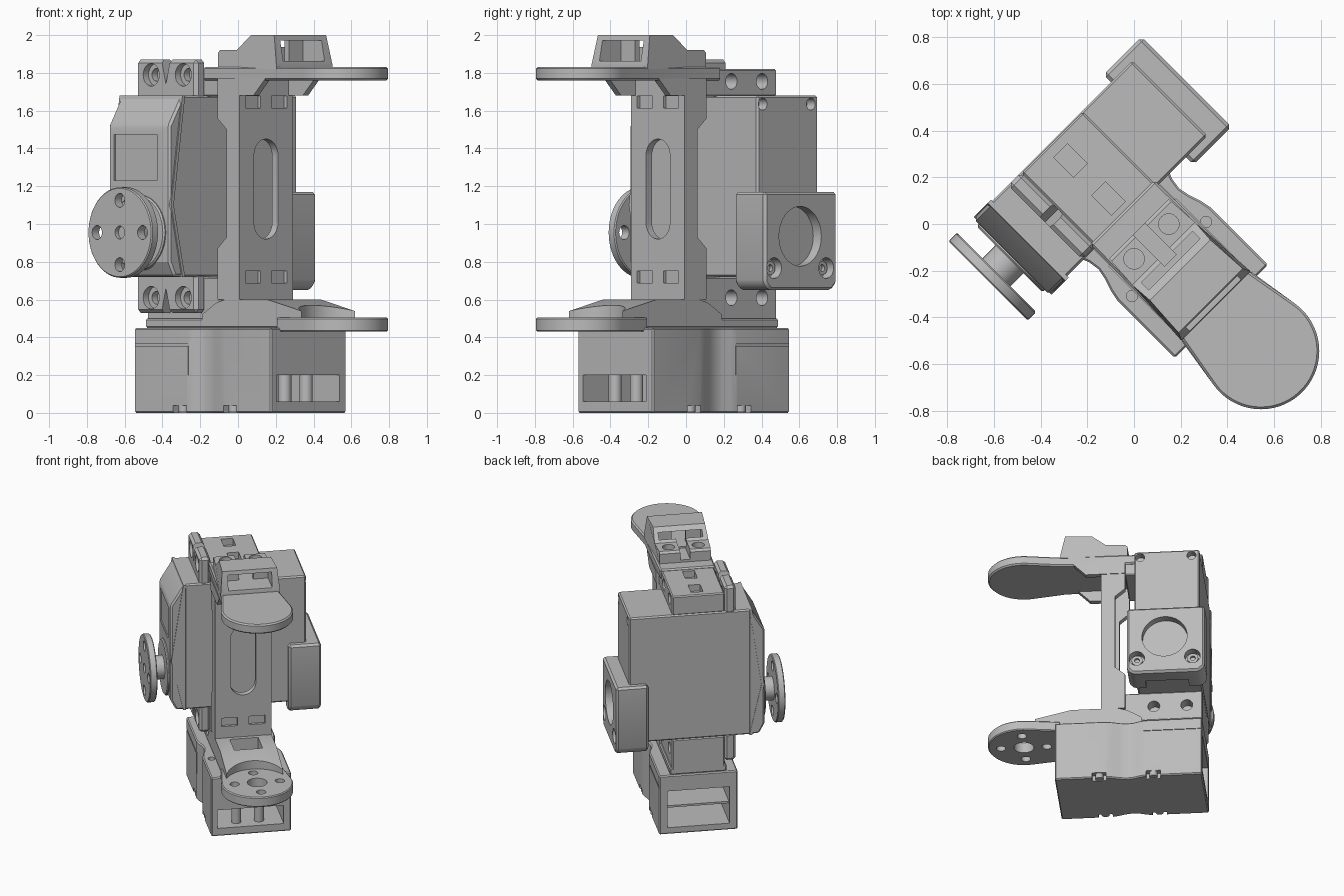
import bpy, bmesh, math
from mathutils import Matrix

if "Cube" in bpy.data.objects:
    bpy.data.objects.remove(bpy.data.objects["Cube"])

# Local frame: u = towards the paddles, v = towards the motor cover, z = up.
# The finished parts are turned -45 degrees about z at the end.
grey = bpy.data.materials.new("plain_grey")
grey.diffuse_color = (0.5, 0.5, 0.5, 1)
grey.use_nodes = True
grey.node_tree.nodes["Principled BSDF"].inputs["Base Color"].default_value = grey.diffuse_color


def prism(name, axis, pts, lo, hi, bevel=0.0):
    """Extrude a 2D outline along u (v,z points), v (u,z points) or z (u,v points)."""
    place = {'u': lambda p, t: (t, p[0], p[1]),
             'v': lambda p, t: (p[0], t, p[1]),
             'z': lambda p, t: (p[0], p[1], t)}[axis]
    bm = bmesh.new()
    a = [bm.verts.new(place(p, lo)) for p in pts]
    b = [bm.verts.new(place(p, hi)) for p in pts]
    bm.faces.new(a)
    bm.faces.new(b[::-1])
    for i in range(len(pts)):
        j = (i + 1) % len(pts)
        bm.faces.new((a[i], b[i], b[j], a[j]))
    bmesh.ops.recalc_face_normals(bm, faces=bm.faces)
    if bevel:
        edges = [e for e in bm.edges if e.calc_face_angle(0) > 0.5]
        bmesh.ops.bevel(bm, geom=edges, offset=bevel, segments=1, affect='EDGES', clamp_overlap=True)
    mesh = bpy.data.meshes.new(name)
    bm.to_mesh(mesh)
    bm.free()
    mesh.materials.append(grey)
    ob = bpy.data.objects.new(name, mesh)
    bpy.context.collection.objects.link(ob)
    return ob


def box(name, u0, u1, v0, v1, z0, z1, bevel=0.0):
    return prism(name, 'z', [(u0, v0), (u1, v0), (u1, v1), (u0, v1)], z0, z1, bevel)


def cyl(name, axis, c, r, lo, hi, bevel=0.0, n=40):
    pts = [(c[0] + r * math.cos(2 * math.pi * i / n), c[1] + r * math.sin(2 * math.pi * i / n)) for i in range(n)]
    return prism(name, axis, pts, lo, hi, bevel)


def cut(ob, *cutters):
    """Subtract each cutter from the part and discard the cutter."""
    bpy.context.view_layer.objects.active = ob
    for c in cutters:
        c.hide_render = True
        m = ob.modifiers.new("cut", 'BOOLEAN')
        m.operation, m.solver, m.object = 'DIFFERENCE', 'EXACT', c
        bpy.ops.object.modifier_apply(modifier=m.name)
        bpy.data.objects.remove(c)
    return ob


def hole(axis, c, r, lo, hi):
    return cyl("cutter", axis, c, r, lo, hi, n=24)


def slot(*dims):
    return box("cutter", *dims)


def paddle_outline(u0, w, cu=0.77, r=0.25):
    arc = [(cu + r * math.cos(math.radians(a)), r * math.sin(math.radians(a))) for a in range(-99, 100, 6)]
    return [(u0, -w), (0.495, -w - 0.01)] + arc + [(0.495, w + 0.01), (u0, w)]


# base housing with waisted sides
side = [(-0.5, 0.278), (-0.10, 0.278), (-0.06, 0.268), (-0.02, 0.252), (0.03, 0.245),
        (0.08, 0.255), (0.13, 0.272), (0.18, 0.282), (0.53, 0.282)]
base = prism("base_housing", 'z', side + [(u, -v) for u, v in side[::-1]], 0, 0.45, 0.008)
cut(base, slot(-0.6, -0.1, -0.22, 0.22, 0.05, 0.33),
    slot(0.1, 0.6, -0.24, 0.23, 0.06, 0.20))
for s in (-1, 1):
    v0, v1 = sorted((s * 0.272, s * 0.4))
    cut(base, hole('z', (0.212, s * 0.225), 0.024, 0.3, 0.5),
        slot(-0.52, -0.09, v0, v1, 0.355, 0.364),
        slot(-0.098, -0.09, v0, v1, 0.2, 0.362))
    for u in (-0.158, 0.22):
        w0, w1 = sorted((s * 0.235, s * 0.4))
        cut(base, slot(u - 0.05, u + 0.05, w0, w1, -0.1, 0.04))
        cyl("base_screw", 'z', (u, s * 0.25), 0.028, 0.004, 0.06, n=16)
box("base_inner_shelf", -0.47, -0.09, -0.23, 0.23, 0.19, 0.205)
for v in (-0.09, 0.07):
    cyl("base_inner_post", 'z', (0.44, v), 0.035, 0.05, 0.21, n=20)

# lower flange with bolt circle
flange = prism("lower_flange", 'z', paddle_outline(0.50, 0.2), 0.43, 0.505, 0.01)
cut(flange, hole('z', (0.77, 0), 0.07, 0.3, 0.6),
    *[hole('z', (0.77 + 0.16 * math.cos(a), 0.16 * math.sin(a)), 0.033, 0.3, 0.6)
      for a in [k * math.pi / 2 for k in range(4)]])
box("lower_plate", -0.495, 0.52, -0.2, 0.2, 0.45, 0.5, 0.008)

# lower neck: sloped block scooped out around the bolt circle
neck = prism("lower_neck", 'v', [(-0.07, 0.46), (-0.07, 0.52), (0.03, 0.58), (0.1, 0.6), (0.42, 0.6),
                                 (0.82, 0.505), (0.82, 0.46)], -0.2, 0.2)
cut(neck, cyl("cutter", 'z', (0.77, 0), 0.222, 0.4, 0.8, n=64),
    slot(0.24, 0.42, -0.1, 0.1, 0.5, 0.7))

# motor holders above and below the motor
for name, z0, z1, hz in (("upper_holder", 1.675, 1.82, 1.755), ("lower_holder", 0.48, 0.72, 0.61)):
    holder = box(name, -0.495, 0.05, -0.185, 0.185, z0, z1, 0.008)
    for u in (-0.385, -0.155):
        cut(holder, hole('v', (u, hz), 0.042, 0.1, 0.3),
            slot(u - 0.06, u + 0.06, -0.042, 0.042, z1 - 0.05 if z0 > 1 else z0 - 0.1,
                 z1 + 0.1 if z0 > 1 else z0 + 0.01))
        
# motor mounting ears
for name, z0, z1, hz in (("upper_ears", 1.66, 1.87, 1.79), ("lower_ears", 0.53, 0.74, 0.61)):
    ears = box(name, -0.5, -0.05, -0.265, -0.185, z0, z1, 0.018)
    notch = [(-0.31, z1 + 0.01), (-0.275, z1 - 0.13), (-0.24, z1 + 0.01)] if z0 > 1 else \
            [(-0.31, z0 - 0.01), (-0.275, z0 + 0.13), (-0.24, z0 - 0.01)]
    cut(ears, prism("cutter", 'v', notch, -0.3, -0.16))
    for u in (-0.385, -0.145):
        cut(ears, hole('v', (u, hz), 0.06, -0.3, -0.225), hole('v', (u, hz), 0.034, -0.3, -0.1))

# motor body
body = box("motor_body", -0.5, -0.045, -0.38, 0.49, 0.72, 1.68, 0.01)
cut(body, *[hole('v', (u, 1.635), 0.032, 0.43, 0.6) for u in (-0.445, -0.085)])

# motor gearbox
gear = prism("motor_gearbox", 'u', [(-0.35, 0.722), (-0.35, 1.675), (-0.375, 1.675), (-0.47, 1.52),
                                   (-0.47, 0.80), (-0.43, 0.722)], -0.502, -0.043, 0.022)
cut(gear, slot(-0.457, -0.137, -0.6, -0.462, 1.23, 1.475))
rib = [(-0.36, 1.68), (-0.38, 1.68), (-0.465, 1.1), (-0.38, 0.72), (-0.36, 0.72), (-0.445, 1.1)]
prism("gearbox_seam", 'u', rib, -0.507, -0.036)

# output shaft and round horn
cyl("shaft_collar", 'v', (-0.27, 0.955), 0.2, -0.485, -0.44, 0.008)
cyl("output_shaft", 'v', (-0.27, 0.955), 0.085, -0.58, -0.47)
horn = cyl("output_horn", 'v', (-0.27, 0.955), 0.24, -0.615, -0.563, 0.006, 56)
cut(horn, hole('v', (-0.27, 0.955), 0.035, -0.65, -0.59),
    *[hole('v', (-0.27 + 0.17 * math.cos(a), 0.955 + 0.17 * math.sin(a)), 0.037, -0.7, -0.5)
      for a in [k * math.pi / 2 for k in range(4)]])

# motor end cover with round recess and screw pockets
cover = prism("end_cover", 'v', [(-0.545, 1.17), (0.0, 1.17), (0.0, 0.69), (-0.04, 0.65),
                                 (-0.505, 0.65), (-0.545, 0.69)], 0.36, 0.59, 0.015)
cut(cover, cyl("cutter", 'v', (-0.265, 0.935), 0.158, 0.53, 0.7, n=48),
    slot(-0.42, -0.12, 0.3, 0.47, 0.6, 0.73),
    *[hole('v', (u, 0.767), 0.055, 0.53, 0.7) for u in (-0.46, -0.07)])
for u in (-0.46, -0.07):
    cut(cyl("cover_screw", 'v', (u, 0.767), 0.038, 0.52, 0.56, n=20), hole('v', (u, 0.767), 0.018, 0.54, 0.7))

# upright channel linking both arms
web = box("upright_web", 0.165, 0.21, -0.195, 0.195, 0.6, 1.77)
oval = [(0.09 * math.cos(math.radians(a)), (1.36 if a < 180 else 1.01) + 0.09 * math.sin(math.radians(a)))
        for a in list(range(0, 181, 12)) + list(range(180, 361, 12))]
oval[len(oval) // 2 - 1] = (-0.09, 1.36)
cut(web, prism("cutter", 'u', oval, 0.1, 0.3))
for z in (0.72, 1.645):
    for v in (-0.1, 0.1):
        cut(web, slot(0.19, 0.3, v - 0.06, v + 0.06, z - 0.032, z + 0.032))
lip = [(0.045, 0.6), (0.045, 0.87), (0.115, 0.93), (0.115, 1.5), (0.045, 1.56), (0.045, 1.77), (0.212, 1.77), (0.212, 0.6)]
gusset = [(0.05, 1.68), (0.32, 1.68), (0.41, 1.77), (0.05, 1.77)]
for s in (-1, 1):
    prism("upright_lip", 'v', lip, *sorted((s * 0.155, s * 0.2)))
    prism("paddle_gusset", 'v', gusset, *sorted((s * 0.165, s * 0.205)))

# upper paddle
prism("upper_paddle", 'z', paddle_outline(-0.07, 0.195), 1.76, 1.832, 0.01)

# hooded top cap, hollow under the roof, with two screw pads behind
cap = prism("top_cap", 'v', [(0.03, 1.82), (0.03, 1.905), (0.045, 1.92), (0.18, 1.92), (0.28, 2.0), (0.465, 2.0),
                             (0.497, 1.845), (0.497, 1.82)], -0.21, 0.21)
for vert in cap.data.vertices:      # narrower at the back and at the roof
    vert.co.y *= 0.85 + 0.15 * min(1, vert.co.x / 0.48)
    if vert.co.z > 1.95:
        vert.co.y *= 0.93
cut(cap, slot(0.2, 0.6, -0.155, 0.155, 1.862, 1.972),
    slot(0.0, 0.22, -0.035, 0.035, 1.85, 2.1),
    *[hole('z', (0.106, v), 0.044, 1.87, 2.1) for v in (-0.105, 0.105)])
box("cap_inner_rib", 0.3, 0.33, -0.16, -0.05, 1.85, 1.98)
box("cap_inner_rib", 0.3, 0.33, 0.05, 0.16, 1.85, 1.98)

# turn everything to its final heading and smooth the curved faces
for ob in bpy.data.objects:
    ob.data.transform(Matrix.Rotation(-math.pi / 4, 4, 'Z'))
    ob.select_set(True)
    bpy.context.view_layer.objects.active = ob
bpy.ops.object.shade_smooth_by_angle(angle=math.radians(25))
